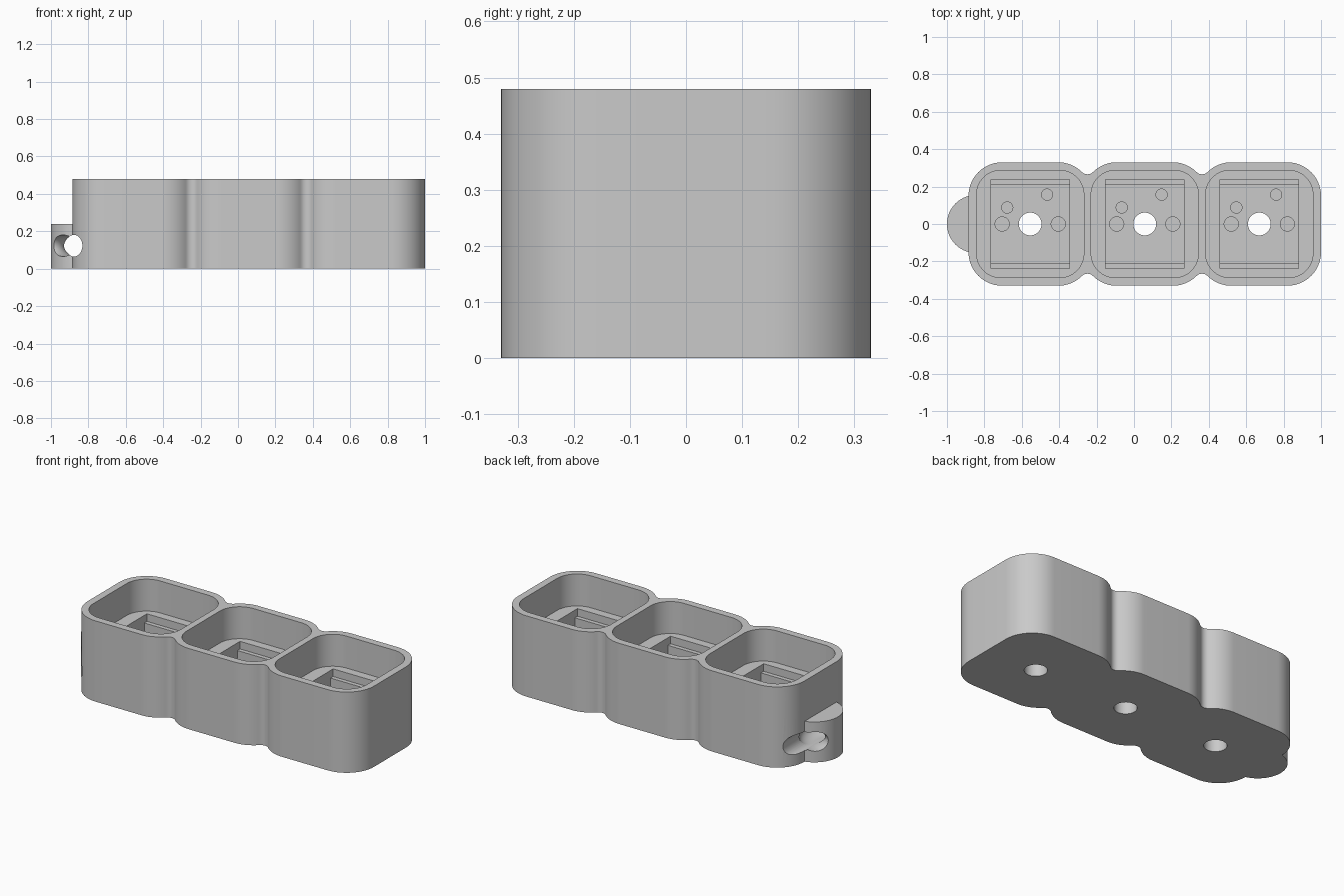
import bpy
import bmesh
from math import sin, cos, pi, radians, atan2

default = bpy.data.objects.get("Cube")
if default:
    bpy.data.objects.remove(default, do_unlink=True)

HEIGHT = 0.48
HALF, CORNER = 0.33, 0.18
PITCH = 0.6125
CUPS = [0.67 - PITCH * i for i in (2, 1, 0)]
POCKET_Z, LEDGE_Z, FLOOR_Z, PIN_Z = 0.29, 0.245, 0.14, 0.04

grey = bpy.data.materials.new("matte grey")
grey.use_nodes = True
grey.diffuse_color = (0.59, 0.59, 0.59, 1)
grey.node_tree.nodes["Principled BSDF"].inputs["Base Color"].default_value = (0.59, 0.59, 0.59, 1)


def arc(cx, cy, r, start, end, steps=14):
    angles = [start + (end - start) * i / steps for i in range(steps + 1)]
    return [(cx + r * cos(a), cy + r * sin(a)) for a in angles]


def circle(cx, cy, r, steps=40):
    return arc(cx, cy, r, 0, 2 * pi, steps)[:-1]


def rounded_square(cx, half, r):
    k = half - r
    points = []
    for i, (sx, sy) in enumerate([(1, 1), (-1, 1), (-1, -1), (1, -1)]):
        points += arc(cx + sx * k, sy * k, r, i * pi / 2, (i + 1) * pi / 2)
    return points


def rectangle(cx, hx, hy):
    return [(cx - hx, -hy), (cx + hx, -hy), (cx + hx, hy), (cx - hx, hy)]


def prism(name, outline, low, high, axis="z"):
    """Extrude an outline along z, or along y with the outline in x and z."""
    bm = bmesh.new()
    place = (lambda p: (p[0], p[1], low)) if axis == "z" else (lambda p: (p[0], low, p[1]))
    face = bm.faces.new([bm.verts.new(place(p)) for p in outline])
    new = bmesh.ops.extrude_face_region(bm, geom=[face])["geom"]
    step = (0, 0, high - low) if axis == "z" else (0, high - low, 0)
    bmesh.ops.translate(bm, verts=[v for v in new if isinstance(v, bmesh.types.BMVert)], vec=step)
    bmesh.ops.recalc_face_normals(bm, faces=bm.faces)
    mesh = bpy.data.meshes.new(name)
    bm.to_mesh(mesh)
    bm.free()
    mesh.materials.append(grey)
    obj = bpy.data.objects.new(name, mesh)
    bpy.context.collection.objects.link(obj)
    return obj


def combine(target, tool, operation="DIFFERENCE"):
    """Apply a boolean and discard the tool."""
    mod = target.modifiers.new("cut", "BOOLEAN")
    mod.operation, mod.object, mod.solver = operation, tool, "EXACT"
    bpy.ops.object.select_all(action="DESELECT")
    bpy.context.view_layer.objects.active = target
    target.select_set(True)
    bpy.ops.object.modifier_apply(modifier=mod.name)
    bpy.data.objects.remove(tool, do_unlink=True)


# Outer wall: three rounded cups joined by concave fillets
FILLET = 0.042
k = HALF - CORNER
dx = PITCH / 2 - k
fillet_y = k + ((CORNER + FILLET) ** 2 - dx ** 2) ** 0.5
tangent = atan2(fillet_y - k, dx)
upper = []
for i, cx in enumerate(CUPS):
    upper += arc(cx - k, k, CORNER, pi if i == 0 else pi - tangent, pi / 2)
    upper += arc(cx + k, k, CORNER, pi / 2, 0 if i == 2 else tangent)
    if i < 2:
        upper += arc(cx + PITCH / 2, fillet_y, FILLET, pi + tangent, 2 * pi - tangent, 8)[1:-1]
outline = upper + [(x, -y) for x, y in reversed(upper)]
body = prism("cup_body", outline, 0, HEIGHT)

# Strap lug on the end
combine(body, prism("lug", circle(-0.845, 0, 0.155, 64), 0, 0.24), "UNION")

# Strap tunnel: straight bore along y plus a flattened ring-shaped channel
bore = [(-0.877 + 0.045 * x, 0.123 + 0.058 * z) for x, z in circle(0, 0, 1)]
combine(body, prism("bore_cutter", bore, -0.5, 0.5, "y"))
bpy.ops.mesh.primitive_torus_add(location=(-1.0, 0, 0.123), major_radius=0.14, minor_radius=0.07,
                                 major_segments=64, minor_segments=32)
ring = bpy.context.object
ring.scale.z = 0.82
ring.data.materials.append(grey)
combine(body, ring)

# Pocket, stepped socket and pin holes in each cup
for cx in CUPS:
    combine(body, prism("pocket_cutter", rounded_square(cx, 0.287, 0.13), POCKET_Z, 0.6))
    combine(body, prism("ledge_cutter", rectangle(cx, 0.21, 0.237), LEDGE_Z, 0.4))
    combine(body, prism("socket_cutter", rectangle(cx, 0.21, 0.212), FLOOR_Z, 0.4))
    combine(body, prism("centre_hole_cutter", circle(cx, 0, 0.061), -0.1, 0.25))
    for px, py, r in [(-0.15, 0, 0.038), (0.15, 0, 0.038), (-0.123, 0.088, 0.03), (0.09, 0.157, 0.03)]:
        combine(body, prism("pin_hole_cutter", circle(cx + px, py, r, 28), PIN_Z, 0.25))

# Smooth curved walls, crisp rims
bpy.ops.object.select_all(action="DESELECT")
bpy.context.view_layer.objects.active = body
body.select_set(True)
bpy.ops.object.shade_smooth_by_angle(angle=radians(30))
